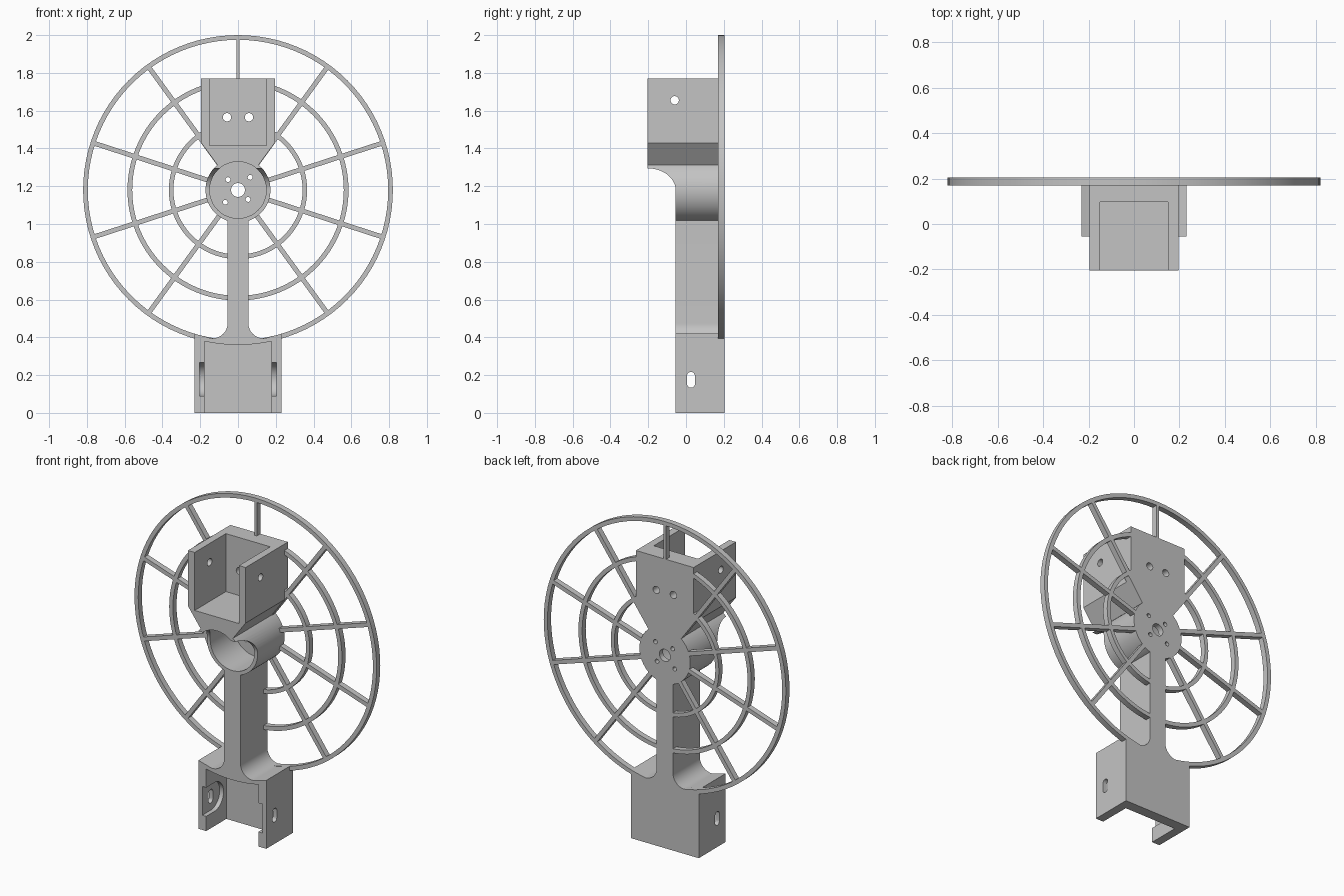
import bpy, bmesh
from math import sin, cos, radians, sqrt

old = bpy.data.objects.get("Cube")
if old:
    bpy.data.objects.remove(old, do_unlink=True)

grey = bpy.data.materials.new("plain_grey")
grey.use_nodes = True
grey.diffuse_color = (0.55, 0.55, 0.55, 1)
grey.node_tree.nodes["Principled BSDF"].inputs["Base Color"].default_value = (0.55, 0.55, 0.55, 1)

AXLE = 1.18                  # height of the hub centre
FRONT, MID = -0.205, -0.055  # front planes of the bracket and the stand
REAR, BACK = 0.17, 0.205     # thin rear frame
RIM_OUT, RIM_IN = 0.82, 0.795


def arc(cx, cz, rx, a0, a1, n=24, rz=None):
    rz = rz or rx
    angles = [radians(a0 + (a1 - a0) * i / n) for i in range(n + 1)]
    return [(cx + rx * cos(a), cz + rz * sin(a)) for a in angles]


def circle(cx, cz, r, n=32):
    return arc(cx, cz, r, 0, 360, n)[:-1]


def mirrored(half):
    """Close a right-hand outline with its left-hand mirror."""
    return half + [(-x, z) for x, z in reversed(half)]


def prism(name, points, a, b, axis="y"):
    """Extrude an outline (x,z along y, or y,z along x) from a to b."""
    bm = bmesh.new()
    place = (lambda u, v: (u, a, v)) if axis == "y" else (lambda u, v: (a, u, v))
    face = bm.faces.new([bm.verts.new(place(u, v)) for u, v in points])
    moved = bmesh.ops.extrude_face_region(bm, geom=[face])["geom"]
    shift = (0, b - a, 0) if axis == "y" else (b - a, 0, 0)
    bmesh.ops.translate(bm, vec=shift, verts=[g for g in moved if isinstance(g, bmesh.types.BMVert)])
    bmesh.ops.recalc_face_normals(bm, faces=bm.faces)
    mesh = bpy.data.meshes.new(name)
    bm.to_mesh(mesh)
    bm.free()
    mesh.materials.append(grey)
    obj = bpy.data.objects.new(name, mesh)
    bpy.context.collection.objects.link(obj)
    return obj


def cut(obj, cutters):
    bpy.context.view_layer.objects.active = obj
    for c in cutters:
        c.hide_render = True
        mod = obj.modifiers.new("cut", "BOOLEAN")
        mod.operation, mod.solver, mod.object = "DIFFERENCE", "EXACT", c
        bpy.ops.object.modifier_apply(modifier=mod.name)


def drop(cutters):
    for c in cutters:
        bpy.data.objects.remove(c, do_unlink=True)


def smooth(obj):
    bpy.ops.object.select_all(action="DESELECT")
    obj.select_set(True)
    bpy.context.view_layer.objects.active = obj
    bpy.ops.object.shade_smooth_by_angle()


def on_rim(x, r):
    return (x, AXLE - sqrt(r * r - x * x))


# Stand: box base with concave top, filleted into the column
half = [(0.23, 0)] + [on_rim(x, RIM_IN) for x in (0.23, 0.20, 0.175)]
half += arc(0.135, 0.475, 0.08, 281, 180, 16) + [(0.055, 1.025)]
stand = prism("stand", mirrored(half), MID, BACK)
cavity = mirrored([(0.177, -0.1)] + [on_rim(0.177 * i / 8, RIM_OUT) for i in range(8, 0, -1)])
recess = [(-0.3, 0.09)] + arc(0.025, 0.178, 0.088, -90, 90) + [(-0.3, 0.266)]
slot = arc(0.026, 0.196, 0.021, 0, 180, 12) + arc(0.026, 0.154, 0.021, 180, 360, 12)
tools = [prism("cavity_cutter", cavity, -0.3, 0.14),
         prism("recess_cutter", recess, -0.203, 0.203, "x"),
         prism("slot_cutter", slot, -0.5, 0.5, "x")]
cut(stand, tools)
drop(tools)
smooth(stand)

# Hub and upper bracket share the bore and the curved front relief
bore = prism("bore_cutter", circle(0, AXLE, 0.15, 64), -0.4, REAR)
relief_line = [(-0.4, 0.8), (MID, 0.8)] + arc(FRONT, AXLE, 0.15, 0, 90, 20, 0.115) + [(-0.4, 1.295)]
relief = prism("relief_cutter", relief_line, -0.4, 0.4, "x")

hub = prism("hub", circle(0, AXLE, 0.172, 64), FRONT, BACK)
screws = [(-0.053, 1.235), (0.064, 1.247), (0.053, 1.13), (-0.067, 1.115)]
tools = [prism("axle_cutter", circle(0, AXLE, 0.037), -0.4, 0.4)]
tools += [prism("screw_cutter", circle(x, z, 0.013, 16), -0.4, 0.4) for x, z in screws]
cut(hub, [bore, relief] + tools)
drop(tools)
smooth(hub)

bracket = prism("bracket", mirrored([(0.07, 1.26), (0.195, 1.43), (0.195, 1.77)]), FRONT, BACK)
pocket = mirrored([(0.15, 1.415), (0.15, 1.9)])
tools = [prism("pocket_cutter", pocket, -0.4, 0.097),
         prism("pin_cutter", circle(-0.06, 1.655, 0.022), -0.4, 0.4, "x")]
tools += [prism("bolt_cutter", circle(s * 0.058, 1.565, 0.022), -0.4, 0.4) for s in (-1, 1)]
cut(bracket, [bore, relief] + tools)
drop(tools + [bore, relief])
smooth(bracket)

# Rear guard: three concentric rings
for name, r, inner in (("outer_ring", RIM_OUT, RIM_IN), ("middle_ring", 0.585, 0.56), ("inner_ring", 0.366, 0.342)):
    ring = prism(name, circle(0, AXLE, r, 96), REAR, BACK)
    hole = prism("ring_cutter", circle(0, AXLE, inner, 96), -0.4, 0.4)
    cut(ring, [hole])
    drop([hole])
    smooth(ring)

# Spokes, with a slimmer one above the bracket; the column takes the lowest place
for i in range(10):
    angle = 90 + 36 * i
    if i == 5:
        continue
    start, w = (0.58, 0.008) if i == 0 else (0.16, 0.0125)
    c, s = cos(radians(angle)), sin(radians(angle))
    corners = [(start, -w), (0.805, -w), (0.805, w), (start, w)]
    prism("spoke_%d" % i, [(u * c - v * s, AXLE + u * s + v * c) for u, v in corners], REAR, BACK)
